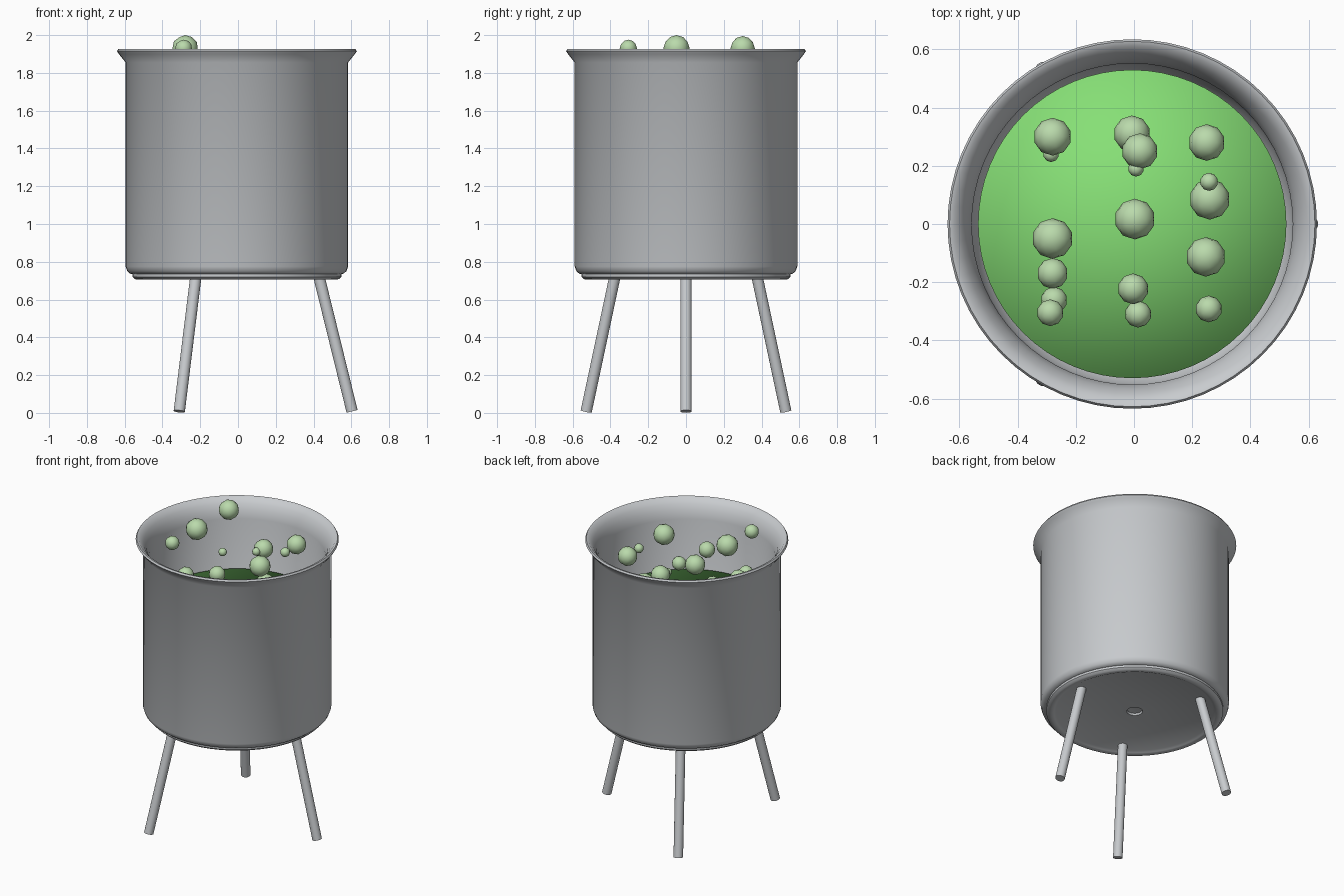
import bpy
import bmesh
from math import cos, sin, pi, radians
from mathutils import Vector

cube = bpy.data.objects.get("Cube")
if cube:
    bpy.data.objects.remove(cube, do_unlink=True)

CX = -0.006  # the pot axis


def material(name, color, metallic=0.0, roughness=0.5):
    m = bpy.data.materials.new(name)
    m.use_nodes = True
    m.diffuse_color = (*color, 1)
    bsdf = m.node_tree.nodes["Principled BSDF"]
    bsdf.inputs["Base Color"].default_value = (*color, 1)
    bsdf.inputs["Metallic"].default_value = metallic
    bsdf.inputs["Roughness"].default_value = roughness
    return m


steel = material("steel grey", (0.58, 0.60, 0.62))
green = material("liquid green", (0.24, 0.74, 0.18))
pale = material("bubble pale green", (0.49, 0.70, 0.41))


def finish(bm, name, mat, sharp=None):
    bmesh.ops.recalc_face_normals(bm, faces=bm.faces)
    mesh = bpy.data.meshes.new(name)
    bm.to_mesh(mesh)
    bm.free()
    mesh.materials.append(mat)
    mesh.shade_smooth()
    if sharp:
        mesh.set_sharp_from_angle(angle=radians(sharp))
    obj = bpy.data.objects.new(name, mesh)
    bpy.context.collection.objects.link(obj)
    return obj


def revolve(name, profile, mat, sides=64, sharp=None):
    """Turn a (radius, height) profile that starts and ends on the axis."""
    bm = bmesh.new()
    rings = []
    for r, z in profile:
        if r == 0:
            rings.append([bm.verts.new((0, 0, z))] * sides)
        else:
            rings.append([bm.verts.new((r * cos(2 * pi * i / sides),
                                        r * sin(2 * pi * i / sides), z))
                          for i in range(sides)])
    for a, b in zip(rings, rings[1:]):
        for i in range(sides):
            j = (i + 1) % sides
            corners = dict.fromkeys((a[i], a[j], b[j], b[i]))
            bm.faces.new(list(corners))
    obj = finish(bm, name, mat, sharp)
    obj.location.x = CX
    return obj


# Pot: underside, foot ring, outer wall, flared lip, inner wall, floor
revolve("pot", [
    (0, 0.735), (0.045, 0.73), (0.05, 0.718), (0.49, 0.718),
    (0.505, 0.71), (0.52, 0.705), (0.54, 0.708), (0.553, 0.72), (0.553, 0.735),
    (0.565, 0.737), (0.58, 0.75), (0.589, 0.775),
    (0.589, 1.855), (0.625, 1.90), (0.635, 1.915), (0.628, 1.926),
    (0.612, 1.922), (0.585, 1.89), (0.566, 1.855), (0.552, 1.80),
    (0.548, 0.82), (0.52, 0.78), (0, 0.78),
], steel, sharp=40)

# Liquid filling the pot
revolve("liquid", [(0, 0.79), (0.50, 0.79), (0.53, 0.83), (0.53, 1.465), (0, 1.465)], green)


# Three splayed legs
def leg(name, angle, radius=0.03, sides=20):
    out = Vector((cos(angle), sin(angle), 0))
    foot = out * 0.61 + Vector((0, 0, 0.008))
    top = out * 0.43 + Vector((0, 0, 0.74))
    axis = top - foot
    bm = bmesh.new()
    bmesh.ops.create_cone(bm, cap_ends=True, segments=sides, radius1=radius,
                          radius2=radius, depth=axis.length)
    obj = finish(bm, name, steel, sharp=40)
    obj.rotation_mode = 'QUATERNION'
    obj.rotation_quaternion = axis.to_track_quat('Z', 'Y')
    obj.location = (foot + top) / 2 + Vector((CX, 0, 0))


for label, degrees in (("left", 0), ("back_right", 120), ("front_right", 240)):
    leg(label + "_leg", radians(degrees))

# Rising bubbles, in layers: height -> (x, y, radius)
bubbles = {
    1.93: [(-0.28, 0.30, 0.065), (-0.28, -0.05, 0.07), (-0.288, -0.305, 0.046)],
    1.84: [(0.25, 0.28, 0.063), (0.258, 0.145, 0.031), (0.247, -0.113, 0.068)],
    1.76: [(0.02, 0.25, 0.062), (0.007, 0.19, 0.027), (-0.003, -0.223, 0.053)],
    1.66: [(-0.285, 0.24, 0.027), (-0.28, -0.17, 0.053), (-0.275, -0.262, 0.046)],
    1.57: [(0.26, 0.085, 0.07), (0.257, -0.292, 0.046)],
    1.49: [(-0.007, 0.31, 0.063), (0.003, 0.017, 0.07), (0.014, -0.31, 0.046)],
}
for z, layer in bubbles.items():
    for x, y, r in layer:
        bm = bmesh.new()
        bmesh.ops.create_icosphere(bm, subdivisions=2, radius=r)
        finish(bm, "bubble", pale).location = (x, y, z)
